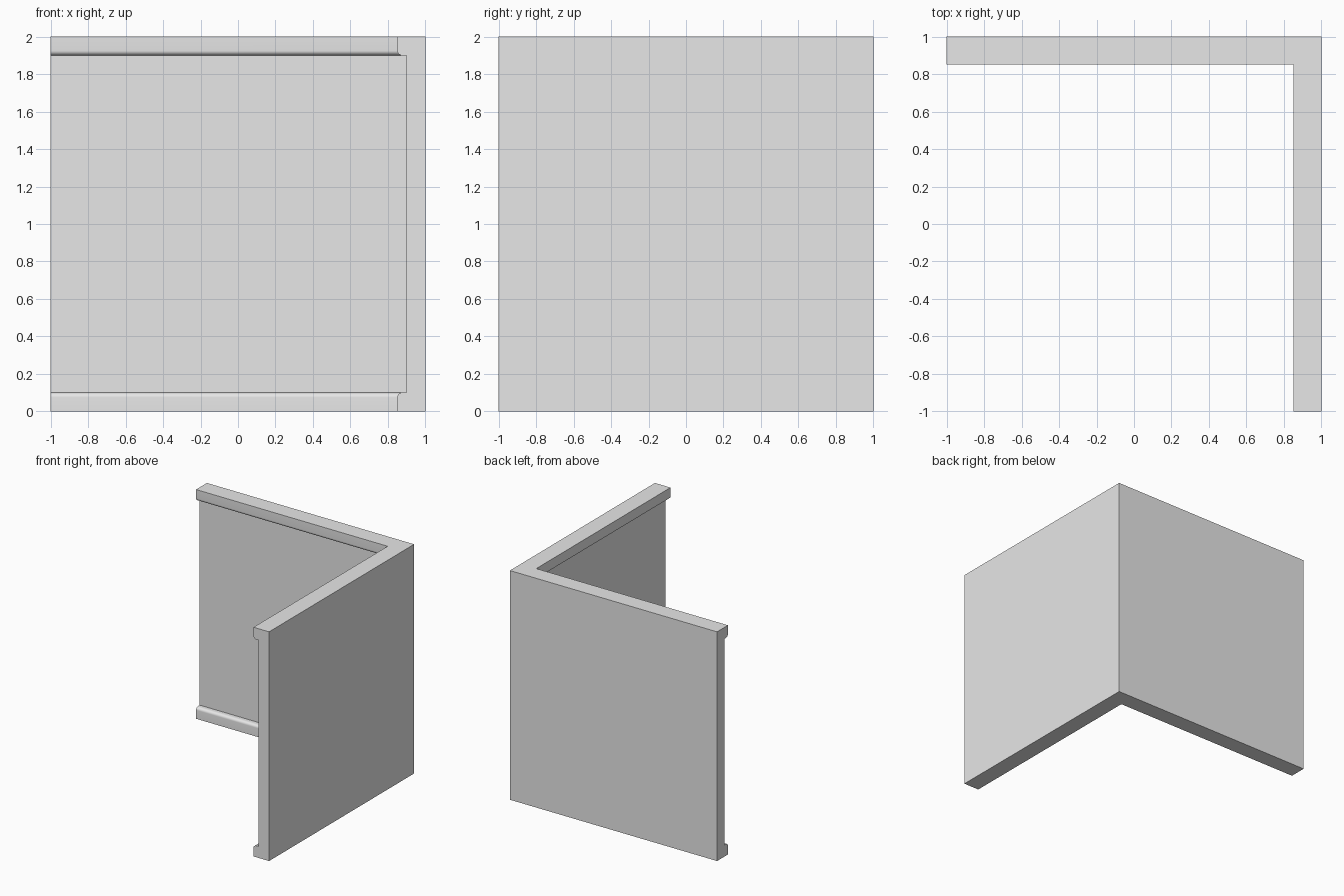
import bpy
import bmesh
import math

cube = bpy.data.objects.get("Cube")
if cube:
    bpy.data.objects.remove(cube, do_unlink=True)

HALF, HEIGHT = 1.0, 2.0
WALL, TRIM, TRIM_H, ROUND = 0.10, 0.15, 0.10, 0.025
STEPS = 8

grey = bpy.data.materials.new("light grey")
grey.use_nodes = True
color = (0.8, 0.8, 0.8, 1)
grey.diffuse_color = color
grey.node_tree.nodes["Principled BSDF"].inputs["Base Color"].default_value = color

# Cross-section as (depth from outer face, height): lower trim with a rounded lip
lower = [(0, 0), (TRIM, 0)]
for i in range(STEPS + 1):
    a = math.pi / 2 * i / STEPS
    lower.append((TRIM - ROUND + ROUND * math.cos(a),
                  TRIM_H - ROUND + ROUND * math.sin(a)))
lower.append((WALL, TRIM_H))
# Upper trim mirrors the lower one
profile = lower + [(d, HEIGHT - z) for d, z in reversed(lower)]

# Sweep the section along two sides, mitred at the corner
bm = bmesh.new()
stations = [lambda d: (-HALF, HALF - d),
            lambda d: (HALF - d, HALF - d),
            lambda d: (HALF - d, -HALF)]
rings = [[bm.verts.new((*place(d), z)) for d, z in profile] for place in stations]
count = len(profile)
for a, b in zip(rings, rings[1:]):
    for i in range(count):
        j = (i + 1) % count
        bm.faces.new((a[i], a[j], b[j], b[i]))

# End caps
bm.faces.new(rings[0])
bm.faces.new(reversed(rings[-1]))
bmesh.ops.recalc_face_normals(bm, faces=bm.faces)

mesh = bpy.data.meshes.new("corner_wall")
bm.to_mesh(mesh)
bm.free()
mesh.materials.append(grey)
wall = bpy.data.objects.new("corner_wall", mesh)
bpy.context.collection.objects.link(wall)

# Smooth the rounded lips, keep the edges sharp
bpy.ops.object.select_all(action="DESELECT")
wall.select_set(True)
bpy.context.view_layer.objects.active = wall
bpy.ops.object.shade_smooth_by_angle(angle=math.radians(30))
